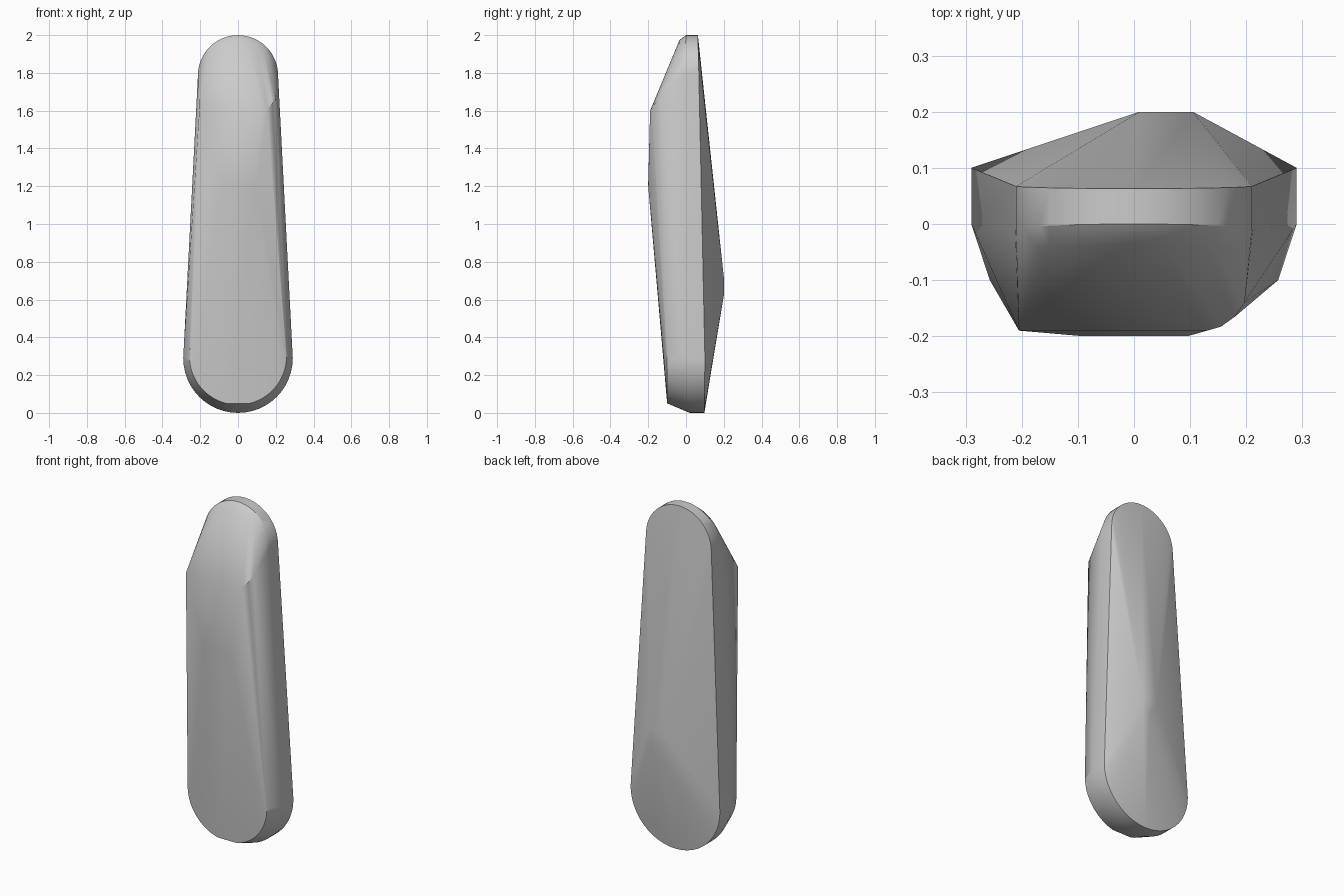
import bpy
import bmesh
from math import radians, sin, cos

cube = bpy.data.objects.get("Cube")
if cube:
    bpy.data.objects.remove(cube)

mat = bpy.data.materials.new("plain grey")
mat.use_nodes = True
GREY = (0.6, 0.6, 0.6, 1)
mat.diffuse_color = GREY
mat.node_tree.nodes["Principled BSDF"].inputs["Base Color"].default_value = GREY


def arc(radius, centre_z, start, end, y_side, y_tip, steps=24):
    """Arc in the xz plane whose depth shifts from its sides to its tip."""
    points = []
    for i in range(steps + 1):
        a = radians(start + (end - start) * i / steps)
        y = y_side + (y_tip - y_side) * abs(sin(a))
        points.append((radius * cos(a), y, centre_z + radius * sin(a)))
    return points


# Rounded top end: back rim, front rim and softened front edge
points = arc(0.212, 1.788, 0, 180, 0.068, 0.063)
points += arc(0.212, 1.788, 0, 180, -0.01, 0.0)
points += arc(0.198, 1.775, 30, 150, -0.05, -0.035)

# Rounded bottom end: back rim, wall rim and chamfered front edge
points += arc(0.29, 0.29, 180, 360, 0.10, 0.097)
points += arc(0.29, 0.29, 180, 360, 0.0, 0.02)
points += arc(0.257, 0.30, 180, 256, -0.1, -0.1)
points += arc(0.257, 0.30, 284, 360, -0.1, -0.1)

# Front shoulder: sharp on one side, rounded on the other
points += [(-0.205, -0.19, 1.6), (0.13, -0.19, 1.6), (0.155, -0.183, 1.61),
           (0.18, -0.165, 1.635), (0.197, -0.14, 1.67)]
# Shallow front crown and off-centre back ridge
points += [(-0.09, -0.2, 1.22), (0.095, -0.2, 1.2)]
points += [(0.01, 0.2, 0.72), (0.06, 0.2, 0.62), (0.105, 0.2, 0.62), (0.105, 0.2, 0.72)]

# Skin the rims into one faceted shell
bm = bmesh.new()
for p in points:
    bm.verts.new(p)
hull = bmesh.ops.convex_hull(bm, input=bm.verts)
spare = {g for g in hull["geom_interior"] + hull["geom_unused"]
         if isinstance(g, bmesh.types.BMVert)}
bmesh.ops.delete(bm, geom=list(spare), context="VERTS")
bmesh.ops.dissolve_limit(bm, angle_limit=radians(0.5), verts=bm.verts, edges=bm.edges)
bmesh.ops.recalc_face_normals(bm, faces=bm.faces)
mesh = bpy.data.meshes.new("tapered_body")
bm.to_mesh(mesh)
bm.free()

body = bpy.data.objects.new("tapered_body", mesh)
bpy.context.collection.objects.link(body)
mesh.materials.append(mat)
bpy.context.view_layer.objects.active = body
body.select_set(True)
bpy.ops.object.shade_smooth_by_angle(angle=radians(30))
